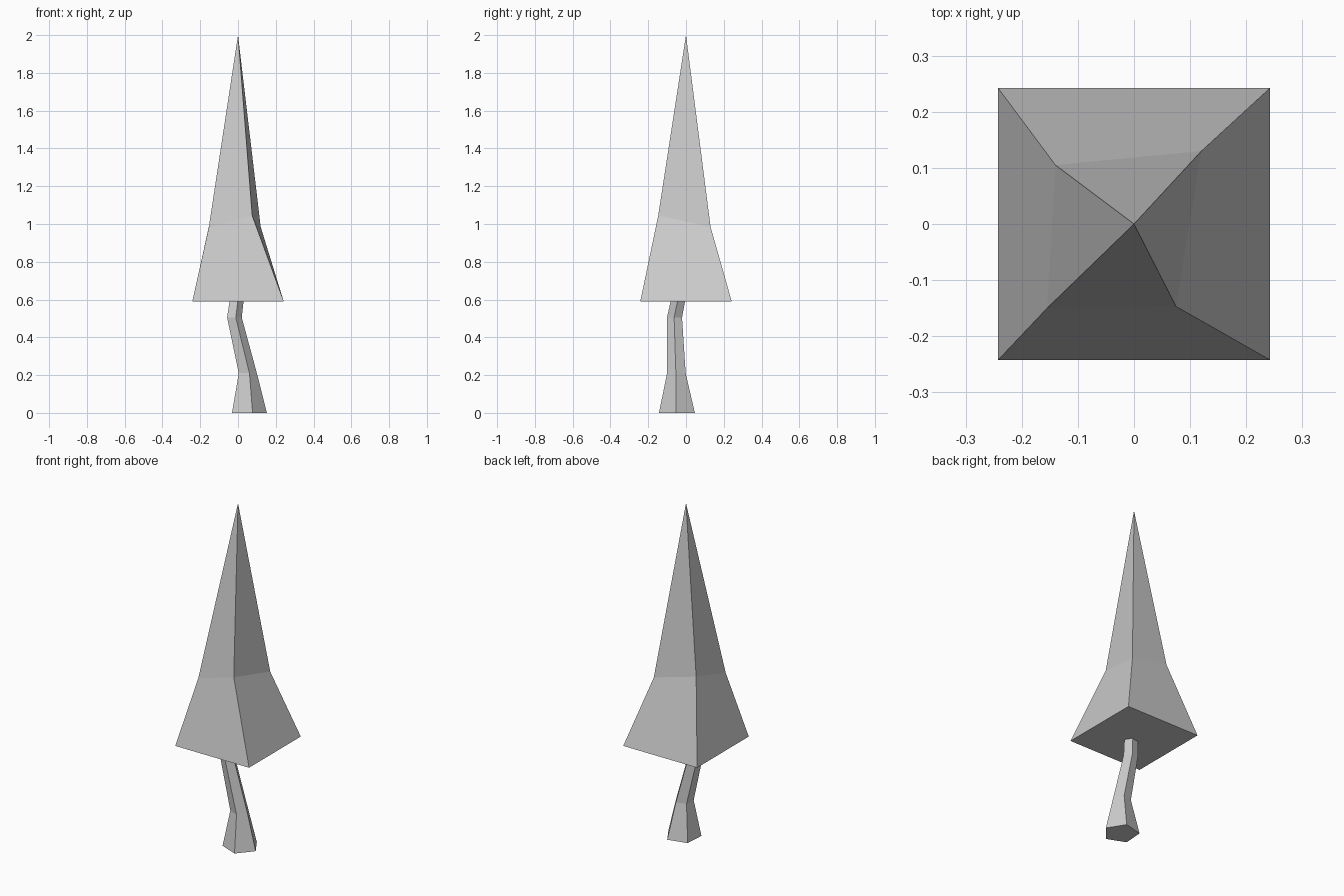
import bpy
import bmesh
from math import cos, sin, radians

if "Cube" in bpy.data.objects:
    bpy.data.objects.remove(bpy.data.objects["Cube"])


def loft(name, rings, tip=None):
    """Flat-faced skin through rings of points, with an optional pointed tip."""
    bm = bmesh.new()
    loops = [[bm.verts.new(p) for p in ring] for ring in rings]
    n = len(loops[0])
    bm.faces.new(loops[0][::-1])
    for low, high in zip(loops, loops[1:]):
        for i in range(n):
            j = (i + 1) % n
            bm.faces.new((low[i], low[j], high[j], high[i]))
    if tip:
        apex = bm.verts.new(tip)
        for i in range(n):
            bm.faces.new((loops[-1][i], loops[-1][(i + 1) % n], apex))
    else:
        bm.faces.new(loops[-1])
    bmesh.ops.recalc_face_normals(bm, faces=bm.faces)
    mesh = bpy.data.meshes.new(name)
    bm.to_mesh(mesh)
    bm.free()
    obj = bpy.data.objects.new(name, mesh)
    bpy.context.collection.objects.link(obj)
    return obj


def pentagon(x, y, z, r):
    angles = [radians(-76 + 72 * i) for i in range(5)]
    return [(x + r * cos(a), y + r * sin(a), z) for a in angles]


# Crooked five-sided trunk, running up into the foliage
loft("trunk", [pentagon(*s) for s in (
    (0.053, -0.046, 0.0, 0.1),
    (0.048, -0.05, 0.21, 0.052),
    (-0.022, -0.06, 0.505, 0.042),
    (-0.003, -0.03, 0.65, 0.039),
)])

# Four-sided foliage: square skirt, uneven waist, sharp tip
h = 0.242
skirt = [(-h, -h, 0.59), (h, -h, 0.59), (h, h, 0.59), (-h, h, 0.59)]
waist = [(-0.155, -0.15, 0.98), (0.075, -0.147, 1.045),
         (0.12, 0.13, 0.985), (-0.14, 0.105, 1.05)]
loft("foliage", [skirt, waist], tip=(0, 0, 2))
